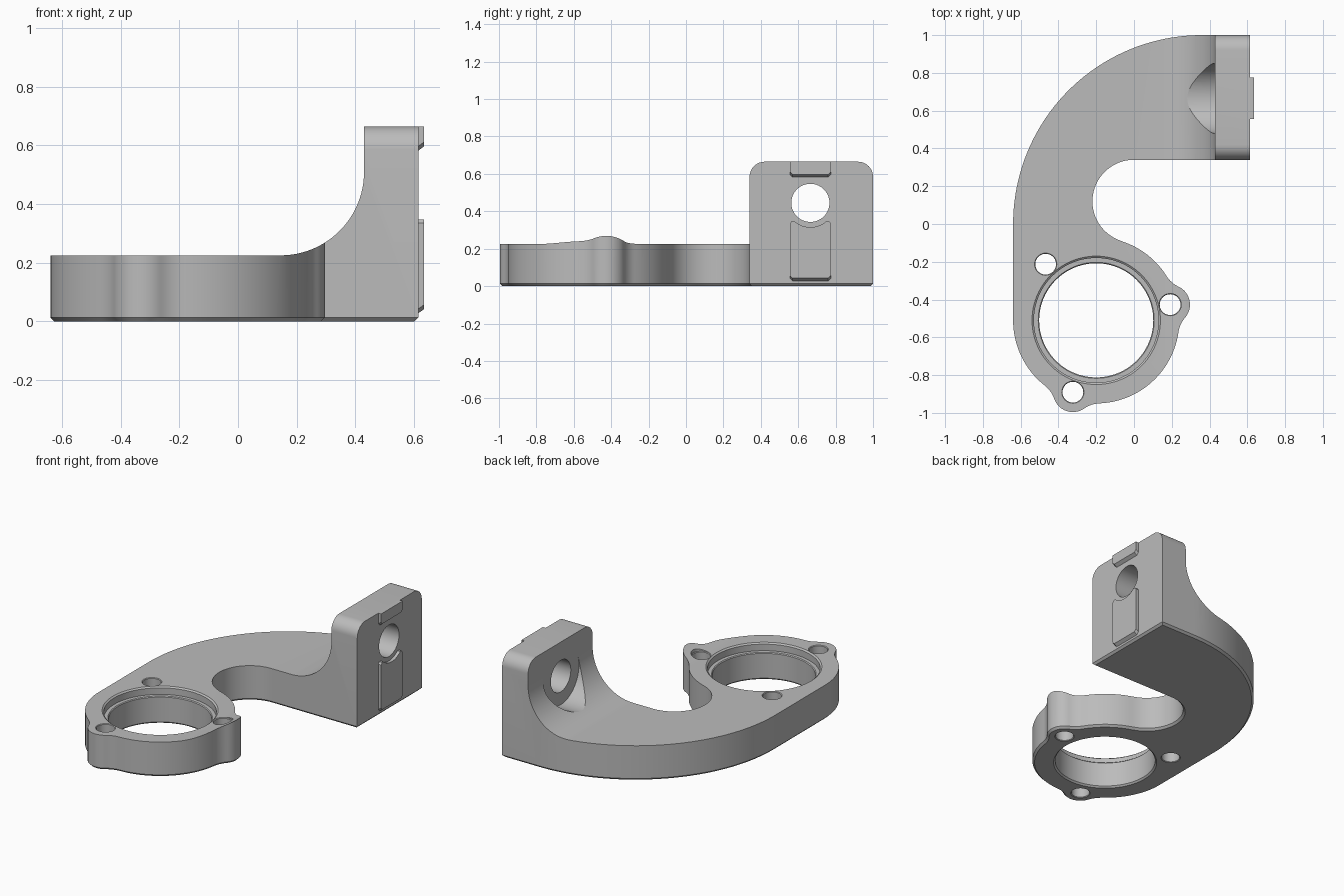
import bpy, bmesh
from math import cos, sin, pi, radians, degrees, acos, atan2, hypot
from mathutils import Vector

if "Cube" in bpy.data.objects:
    bpy.data.objects.remove(bpy.data.objects["Cube"])

grey = bpy.data.materials.new("plain grey")
grey.diffuse_color = (0.5, 0.5, 0.5, 1)
grey.use_nodes = True
grey.node_tree.nodes["Principled BSDF"].inputs["Base Color"].default_value = grey.diffuse_color


def arc(cx, cy, r, a0, a1, n):
    """Points on an arc, angles in degrees."""
    return [(cx + r * cos(radians(a0 + (a1 - a0) * i / n)),
             cy + r * sin(radians(a0 + (a1 - a0) * i / n))) for i in range(n + 1)]


def loft(name, rings):
    """Closed solid through rings of equal length."""
    bm = bmesh.new()
    vs = [[bm.verts.new(p) for p in ring] for ring in rings]
    n = len(vs[0])
    for a, b in zip(vs, vs[1:]):
        for i in range(n):
            bm.faces.new((a[i], a[(i + 1) % n], b[(i + 1) % n], b[i]))
    bm.faces.new(vs[0][::-1])
    bm.faces.new(vs[-1])
    bmesh.ops.recalc_face_normals(bm, faces=bm.faces)
    me = bpy.data.meshes.new(name)
    bm.to_mesh(me)
    bm.free()
    me.materials.append(grey)
    ob = bpy.data.objects.new(name, me)
    bpy.context.collection.objects.link(ob)
    return ob


def prism(name, pts, axis, lo, hi):
    place = {"x": lambda p, t: (t, p[0], p[1]), "y": lambda p, t: (p[0], t, p[1])}[axis]
    return loft(name, [[place(p, t) for p in pts] for t in (lo, hi)])


def lathe(name, profile, axis, centre, n=64):
    """Revolve (radius, distance) pairs about a z or x axis line."""
    u, v = centre
    rings = []
    for r, t in profile:
        circ = arc(u, v, r, 0, 360, n)[:-1]
        rings.append([(p[0], p[1], t) if axis == "z" else (t, p[0], p[1]) for p in circ])
    return loft(name, rings)


def boolean(ob, tool, op):
    m = ob.modifiers.new(op.lower(), "BOOLEAN")
    m.operation, m.object, m.solver = op, tool, "EXACT"
    bpy.context.view_layer.objects.active = ob
    bpy.ops.object.modifier_apply(modifier=m.name)
    bpy.data.objects.remove(tool)


def smooth(ob):
    bpy.ops.object.select_all(action="DESELECT")
    ob.select_set(True)
    bpy.context.view_layer.objects.active = ob
    bpy.ops.object.shade_smooth_by_angle(angle=radians(25))


# Sizes of the ring, its ears and the bolt hole
RX, RY, RR = -0.2, -0.51, 0.44
BOLT, EAR, FIL = 0.40, 0.105, 0.15
HOLES = (132, 252, 372)
HY, HZ = 0.665, 0.445
TOP, H = 0.665, 0.225


def polar(d, a):
    return RX + d * cos(radians(a)), RY + d * sin(radians(a))


def ear(a):
    """Rounded ear blended into the ring by two fillets."""
    d = RR + FIL
    b = degrees(acos((d * d + BOLT ** 2 - (EAR + FIL) ** 2) / (2 * d * BOLT)))
    ex, ey = polar(BOLT, a)
    f1, f2 = polar(d, a - b), polar(d, a + b)
    half = (degrees(atan2(f2[1] - ey, f2[0] - ex)) - a) % 360
    return (arc(*f1, FIL, a - b + 180, a - half + 180, 8)
            + arc(ex, ey, EAR, a - half, a + half, 18)[1:-1]
            + arc(*f2, FIL, a + half + 180, a + b + 180, 8)), b


# Plan outline, counter-clockwise
ear_a, blend = ear(252)
ear_b, _ = ear(372)
join = degrees(atan2(0.12 - RY, 0 - RX))
outline = ([(0.615, 0.34), (0.615, 1.0)]
           + arc(0.36, 0, 1.0, 90, 180, 40)
           + arc(RX, RY, RR, 180, 252 - blend, 16) + ear_a[1:]
           + arc(RX, RY, RR, 252 + blend, 372 - blend, 24)[1:] + ear_b[1:]
           + arc(RX, RY, RR, 372 + blend, 360 + join, 14)[1:]
           + arc(0, 0.12, 0.22, join + 180, 90, 32)[1:])


def inset(pts, d):
    out = []
    for i, p in enumerate(pts):
        p = Vector(p)
        e0 = (p - Vector(pts[i - 1])).normalized()
        e1 = (Vector(pts[(i + 1) % len(pts)]) - p).normalized()
        n0, n1 = Vector((-e0.y, e0.x)), Vector((-e1.y, e1.x))
        out.append(p + (n0 + n1) * d / (1 + n0.dot(n1)))
    return out


# Bracket body with a chamfered underside
body = loft("bracket_body", [[(p[0], p[1], z) for p in ring] for ring, z in
            ((inset(outline, 0.013), 0), (outline, 0.013), (outline, TOP))])

# Side profile: flat arm sweeping up to the upright plate
side = ([(-1, -0.1), (0.8, -0.1), (0.8, 0.8), (0.43, 0.8)]
        + arc(0.145, 0.51, 0.285, 0, -90, 24) + [(-1, H)])
boolean(body, prism("side_cut", side, "y", -1.2, 1.2), "INTERSECT")

# Rounded top corners of the upright plate
R = 0.08
end = ([(-1.2, -0.1), (1.1, -0.1), (1.1, TOP - R)]
       + arc(1.0 - R, TOP - R, R, 0, 90, 10)
       + arc(0.34 + R, TOP - R, R, 90, 180, 10) + [(-1.2, TOP - R)])
boolean(body, prism("corner_cut", end, "x", -1.2, 1.2), "INTERSECT")

# Main bore with a seat recess and chamfers
boolean(body, lathe("bore_cut", [(0.312, -0.05), (0.312, 0), (0.302, 0.01), (0.302, 0.17),
        (0.307, 0.175), (0.33, 0.175), (0.33, 0.217), (0.34, H), (0.34, 0.3)],
        "z", (RX, RY), 96), "DIFFERENCE")

# Three screw holes
for a in HOLES:
    boolean(body, lathe("screw_cut", [(0.059, -0.05), (0.059, 0), (0.055, 0.004), (0.055, H - 0.004),
            (0.059, H), (0.059, 0.3)], "z", polar(BOLT, a), 40), "DIFFERENCE")

# Bolt hole and the clearance for its head
boolean(body, lathe("head_cut", [(0.185, 0.0), (0.185, 0.43)], "x", (HY, HZ)), "DIFFERENCE")
boolean(body, lathe("bolt_cut", [(0.102, 0.3), (0.102, 0.8)], "x", (HY, HZ)), "DIFFERENCE")
smooth(body)


def key(name, pts, bottom):
    """Raised locating key with a sloped lower end."""
    ob = prism(name, pts, "x", 0.605, 0.635)
    for v in ob.data.vertices:
        if v.co.x > 0.62 and v.co.z < bottom + 0.02:
            v.co.z += 0.022
    smooth(ob)


Y0, Y1 = HY - 0.11, HY + 0.11
key("lower_key", [(Y0, 0.035), (Y0 + 0.015, 0.02), (Y1 - 0.015, 0.02), (Y1, 0.035),
                  (Y1, 0.335), (Y1 - 0.01, 0.347)]
    + arc(HY, HZ, 0.13, -49, -131, 14) + [(Y0 + 0.01, 0.347), (Y0, 0.335)], 0.02)
key("upper_key", [(Y0, 0.59), (Y0 + 0.015, 0.575), (Y1 - 0.015, 0.575), (Y1, 0.59),
                  (Y1, TOP), (Y0, TOP)], 0.575)
